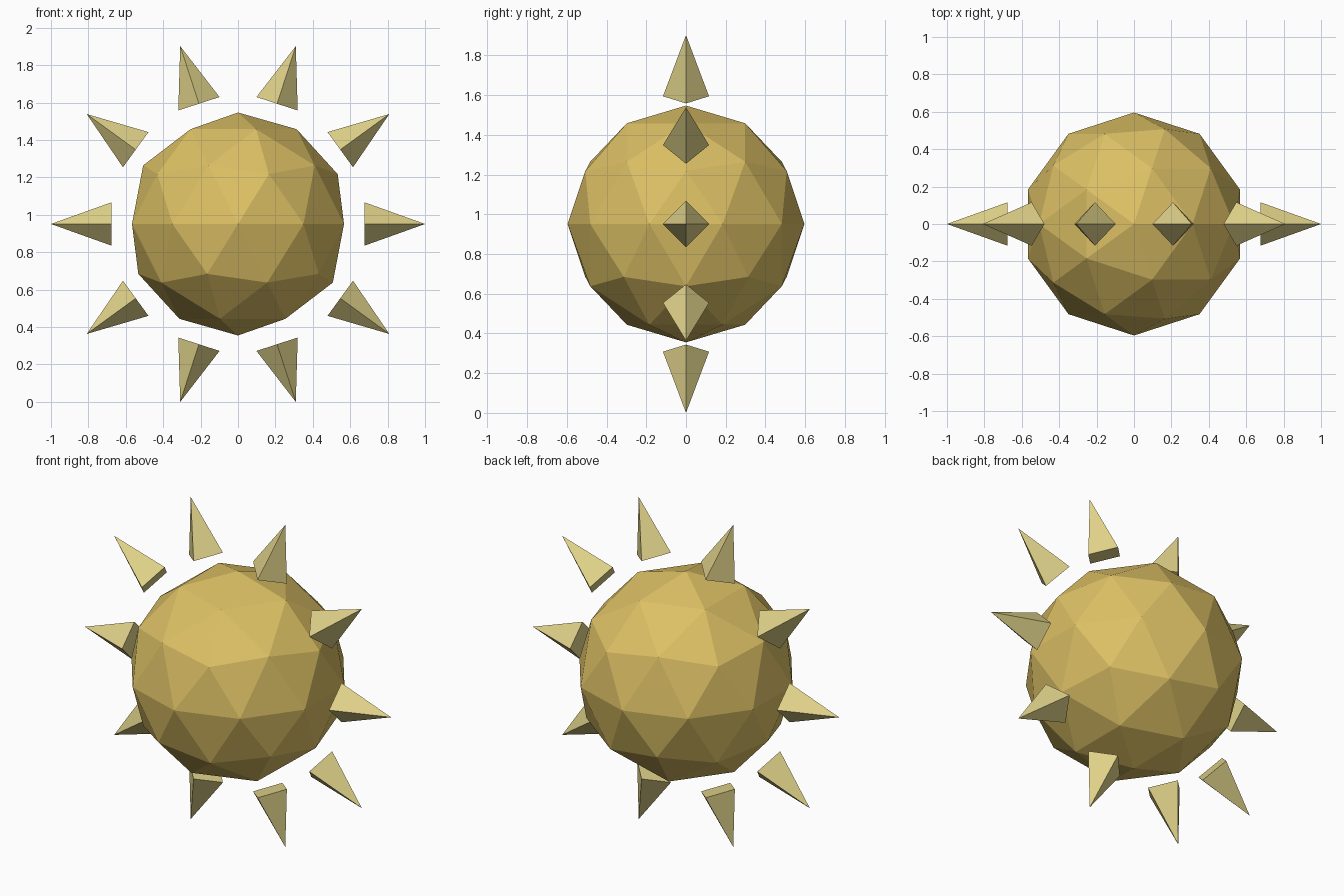
import bpy
import math
from mathutils import Matrix, Vector

cube = bpy.data.objects.get("Cube")
if cube:
    bpy.data.objects.remove(cube, do_unlink=True)

SPIKES = 10
TIP_RADIUS = 1.0
BASE_RADIUS = 0.676
HALF_WIDTH = 0.116
CENTRE = Vector((0, 0, math.sin(math.radians(72))))


def material(name, colour):
    mat = bpy.data.materials.new(name)
    mat.use_nodes = True
    mat.diffuse_color = colour
    mat.node_tree.nodes["Principled BSDF"].inputs["Base Color"].default_value = colour
    return mat


gold = material("gold", (0.72, 0.53, 0.13, 1))
pale_gold = material("pale gold", (0.74, 0.64, 0.25, 1))

# Faceted sun body
bpy.ops.mesh.primitive_ico_sphere_add(subdivisions=2, radius=0.596, location=CENTRE)
body = bpy.context.object
body.name = "sun_body"
body.data.materials.append(gold)

# Ring of floating four-sided rays, pointing outward in the xz plane
length = TIP_RADIUS - BASE_RADIUS
for i in range(SPIKES):
    bpy.ops.mesh.primitive_cone_add(vertices=4, radius1=HALF_WIDTH, radius2=0, depth=length)
    ray = bpy.context.object
    ray.name = f"sun_ray_{i + 1}"
    ray.data.materials.append(pale_gold)
    ray.matrix_world = (
        Matrix.Translation(CENTRE)
        @ Matrix.Rotation(math.tau * i / SPIKES, 4, "Y")
        @ Matrix.Rotation(math.pi / 2, 4, "Y")
        @ Matrix.Translation((0, 0, BASE_RADIUS + length / 2))
    )
